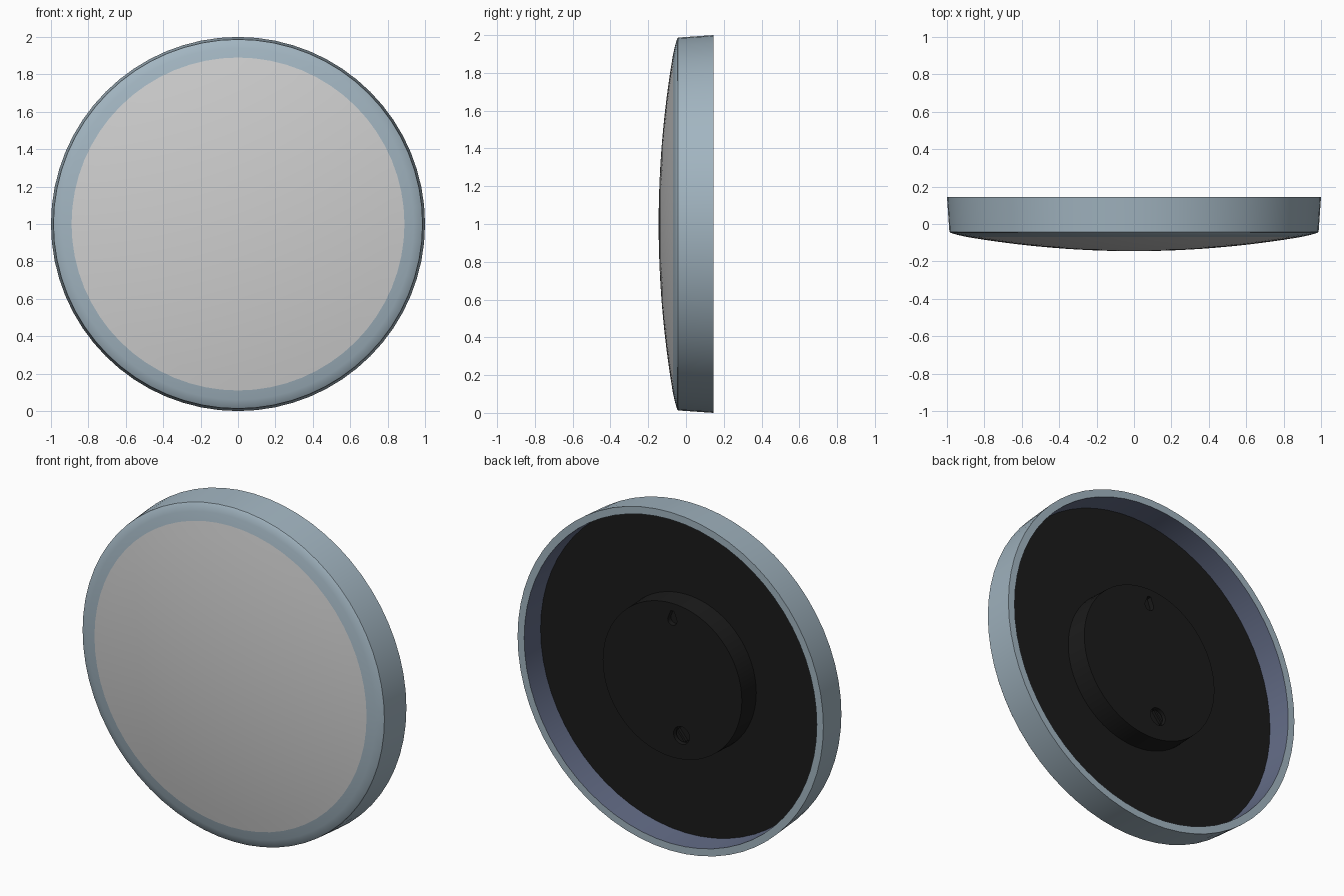
import bpy, bmesh, math

if "Cube" in bpy.data.objects:
    bpy.data.objects.remove(bpy.data.objects["Cube"])

SEG = 64
CZ = 1.0  # height of the clock centre


def mat(name, rgb):
    m = bpy.data.materials.new(name)
    m.diffuse_color = (*rgb, 1)
    m.use_nodes = True
    m.node_tree.nodes["Principled BSDF"].inputs["Base Color"].default_value = m.diffuse_color
    return m


BLUE = mat("pale_blue_grey", (0.36, 0.46, 0.53))
INNER = mat("slate_blue", (0.125, 0.15, 0.24))
GLASS = mat("light_grey", (0.62, 0.62, 0.62))
BLACK = mat("black", (0.011, 0.011, 0.011))


def finish(name, bm, mats, angle=30):
    bmesh.ops.remove_doubles(bm, verts=bm.verts, dist=1e-5)
    bmesh.ops.recalc_face_normals(bm, faces=bm.faces)
    me = bpy.data.meshes.new(name)
    bm.to_mesh(me)
    bm.free()
    ob = bpy.data.objects.new(name, me)
    bpy.context.collection.objects.link(ob)
    for m in mats:
        me.materials.append(m)
    smooth(ob, angle)
    return ob


def smooth(ob, angle=30):
    bpy.ops.object.select_all(action='DESELECT')
    ob.select_set(True)
    bpy.context.view_layer.objects.active = ob
    bpy.ops.object.shade_smooth_by_angle(angle=math.radians(angle))


def lathe(name, profile, mats, closed=False, inner=(), angle=30, seg=SEG, x=0, z=CZ):
    """Spin (radius, y) points round the y axis; strips listed in inner get the second colour."""
    bm = bmesh.new()
    rings = []
    for r, y in profile:
        if r == 0:
            rings.append([bm.verts.new((x, y, z))] * seg)
        else:
            rings.append([bm.verts.new((x + r * math.sin(2 * math.pi * i / seg), y,
                                        z + r * math.cos(2 * math.pi * i / seg)))
                          for i in range(seg)])
    n = len(rings)
    for k in range(n if closed else n - 1):
        a, b = rings[k], rings[(k + 1) % n]
        for i in range(seg):
            j = (i + 1) % seg
            f = bm.faces.new(list(dict.fromkeys((a[i], a[j], b[j], b[i]))))
            f.material_index = 1 if k in inner else 0
    return finish(name, bm, mats, angle)


def prism(name, outline, y0, y1, m):
    """Extrude an (x, z) outline between two depths."""
    bm = bmesh.new()
    a = [bm.verts.new((x, y0, z)) for x, z in outline]
    b = [bm.verts.new((x, y1, z)) for x, z in outline]
    bm.faces.new(a)
    bm.faces.new(b)
    for i in range(len(a)):
        j = (i + 1) % len(a)
        bm.faces.new((a[i], a[j], b[j], b[i]))
    return finish(name, bm, [m])


def cut(target, cutter):
    mod = target.modifiers.new("cut", 'BOOLEAN')
    mod.operation = 'DIFFERENCE'
    mod.solver = 'EXACT'
    mod.object = cutter
    bpy.context.view_layer.objects.active = target
    bpy.ops.object.modifier_apply(modifier=mod.name)
    bpy.data.objects.remove(cutter)


# Case: tapered outer wall, sloped front bezel, slate inner wall
lathe("case_rim", [(0.89, -0.070), (0.94, -0.059), (0.982, -0.047), (0.987, -0.042),
                   (1.0, 0.145), (0.957, 0.145), (0.95, -0.03), (0.89, -0.045)],
      [BLUE, INNER], closed=True, inner=(5, 6))

# Domed front lens, closed behind
dome = [(0.89 * k / 12, -0.145 + 0.075 * (k / 12) ** 2) for k in range(13)]
lathe("front_lens", dome + [(0.89, -0.06), (0, -0.05)], [GLASS])

# Back plate and movement housing
lathe("back_plate", [(0, 0), (0.953, 0), (0.951, -0.02), (0, -0.02)], [BLACK])
HUB_Y = 0.128
hub = lathe("movement_housing", [(0, HUB_Y), (0.455, HUB_Y), (0.46, -0.005), (0, -0.005)], [BLACK])

# Teardrop hanging slot near the top of the housing
zc = CZ + 0.355
drop = [(0.03 * math.sin(t), zc - 0.03 * math.cos(t))
        for t in [math.radians(d) for d in range(-110, 111, 20)]]
drop += [(0.01, zc + 0.055), (-0.01, zc + 0.055)]
cut(hub, prism("hanging_slot_cutter", drop, HUB_Y - 0.03, HUB_Y + 0.03, BLACK))

# Round recess with a setting dial and its finger ridge
KX, KZ = -0.06, CZ - 0.31
cut(hub, lathe("dial_recess_cutter", [(0, HUB_Y + 0.03), (0.052, HUB_Y + 0.03),
                                      (0.052, HUB_Y - 0.03), (0, HUB_Y - 0.03)],
               [BLACK], seg=24, x=KX, z=KZ))
smooth(hub)
lathe("setting_dial", [(0, HUB_Y - 0.015), (0.044, HUB_Y - 0.015),
                       (0.044, HUB_Y - 0.035), (0, HUB_Y - 0.035)],
      [BLACK], seg=24, x=KX, z=KZ)
c, s = math.cos(math.radians(50)), math.sin(math.radians(50))
ridge = [(KX + u * c - v * s, KZ + u * s + v * c)
         for u, v in [(-0.04, -0.007), (0.04, -0.007), (0.04, 0.007), (-0.04, 0.007)]]
prism("dial_ridge", ridge, HUB_Y - 0.018, HUB_Y + 0.002, BLACK)
